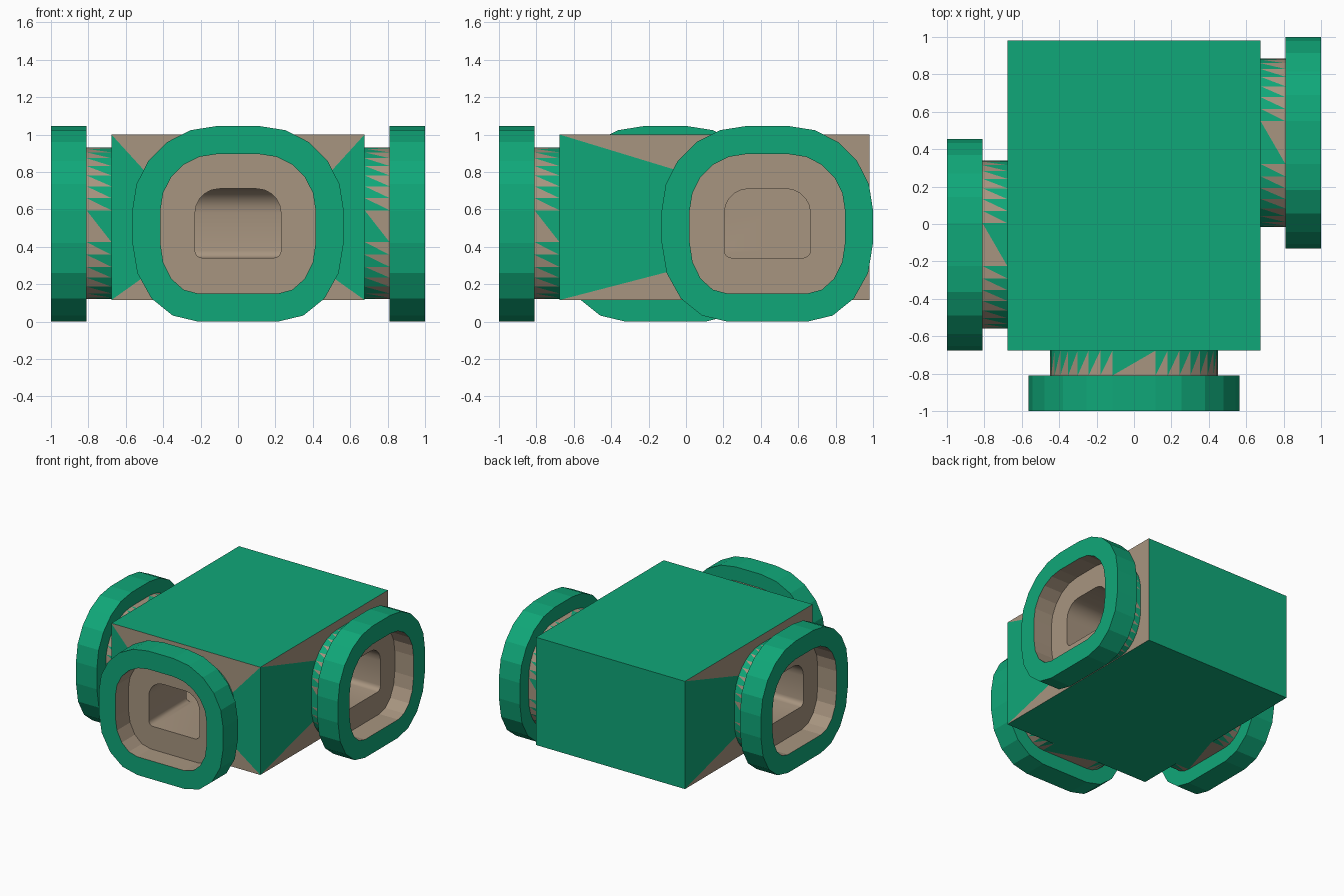
import bpy, bmesh, math
from mathutils import Vector

cube = bpy.data.objects.get("Cube")
if cube:
    bpy.data.objects.remove(cube, do_unlink=True)


def material(name, rgb):
    m = bpy.data.materials.new(name)
    m.use_nodes = True
    m.diffuse_color = (*rgb, 1)
    bsdf = m.node_tree.nodes["Principled BSDF"]
    bsdf.inputs["Base Color"].default_value = (*rgb, 1)
    bsdf.inputs["Roughness"].default_value = 0.8
    return m


MATS = [material("green", (0.005, 0.39, 0.19)), material("tan", (0.39, 0.3, 0.215))]
GREEN, TAN = 0, 1


class Part:
    """Collects coloured faces and turns them into one object."""

    def __init__(self, name):
        self.name, self.bm = name, bmesh.new()

    def face(self, points, mat):
        f = self.bm.faces.new([self.bm.verts.new(p) for p in points])
        f.material_index = mat

    def bridge(self, a, b, mat):
        for i in range(len(a)):
            j = (i + 1) % len(a)
            self.face((a[i], a[j], b[j], b[i]), mat)

    def finish(self):
        bmesh.ops.remove_doubles(self.bm, verts=self.bm.verts, dist=1e-5)
        mesh = bpy.data.meshes.new(self.name)
        self.bm.to_mesh(mesh)
        self.bm.free()
        for m in MATS:
            mesh.materials.append(m)
        ob = bpy.data.objects.new(self.name, mesh)
        bpy.context.collection.objects.link(ob)
        return ob


def rounded(half, low, high, top_r, bot_rx, bot_rz, nt=5, nb=4):
    """Rounded outline, clockwise from the left of the upper left corner."""
    pts = []
    for side, upper, start, n in ((-1, 1, 180, nt), (1, 1, 90, nt),
                                  (1, 0, 0, nb), (-1, 0, -90, nb)):
        rx, rz = (top_r, top_r) if upper else (bot_rx, bot_rz)
        cx = side * (half - rx)
        cz = high - rz if upper else low + rz
        for k in range(n + 1):
            a = math.radians(start - 90 * k / n)
            pts.append((cx + rx * math.cos(a), cz + rz * math.sin(a)))
    return pts


NT, NB = 8, 7
RIM = rounded(0.565, 0, 1.045, 0.45, 0.35, 0.42)
HOLE = rounded(0.415, 0.15, 0.895, 0.3, 0.2, 0.27)
BORE = rounded(0.23, 0.34, 0.71, 0.13, 0.04, 0.04)
NECK = rounded(0.45, 0.12, 0.93, 0.335, 0.235, 0.305, NT, NB)
W, FRONT, BACK, LOW, HIGH = 0.677, -0.677, 0.98, 0.115, 1.0
RIM_BACK, RECESS = 0.81, 0.83

# Each opening maps (sideways, height, outward distance) to the model frame
PORTALS = {
    "front": lambda u, z, d: Vector((u, -d, z)),
    "left": lambda u, z, d: Vector((d, 0.435 + u, z)),
    "right": lambda u, z, d: Vector((-d, -0.11 - u, z)),
}
# Wall edges on either side of each opening, and the corner step of the seam
WALLS = {"front": (-W, W, 2), "left": (FRONT - 0.435, BACK - 0.435, 3),
         "right": (-0.11 - BACK, -0.11 - FRONT, 3)}

# Main body: plain roof, floor and back wall
body = Part("body")
body.face([(-W, FRONT, HIGH), (W, FRONT, HIGH), (W, BACK, HIGH), (-W, BACK, HIGH)], GREEN)
body.face([(-W, BACK, LOW), (W, BACK, LOW), (W, FRONT, LOW), (-W, FRONT, LOW)], GREEN)
body.face([(W, BACK, LOW), (-W, BACK, LOW), (-W, BACK, HIGH), (W, BACK, HIGH)], GREEN)


def pierced_wall(name, place):
    """Wall around a neck, split from its corners into four coloured panels."""
    u0, u1, k = WALLS[name]
    ring = [place(u, z, W) for u, z in NECK]
    box = [place(u, z, W) for u, z in ((u0, HIGH), (u1, HIGH), (u1, LOW), (u0, LOW))]
    low = 2 * (NT + 1)
    seam = [k, 2 * NT + 1 - k, low + 2, low + 2 * NB + 1 - 2]
    colours = (TAN, GREEN if name == "front" else TAN, TAN, GREEN)
    for s in range(4):
        t = (s + 1) % 4
        a, b = seam[s], seam[t]
        if b < a:
            b += len(ring)
        arc = [ring[i % len(ring)] for i in range(a, b + 1)]
        body.face([box[t], box[s]] + arc, colours[s])


def portal(name, place):
    def loop(outline, d):
        return [place(u, z, d) for u, z in outline]

    # Collar ring with its tan recess
    collar = Part(name + "_collar")
    outer, hole = loop(RIM, 1), loop(HOLE, 1)
    outer_back, hole_back = loop(RIM, RIM_BACK), loop(HOLE, RIM_BACK)
    collar.bridge(hole, outer, GREEN)
    collar.bridge(outer, outer_back, GREEN)
    collar.bridge(outer_back, hole_back, GREEN)
    recess = loop(HOLE, RECESS)
    collar.bridge(recess, hole, TAN)
    collar.bridge(loop(BORE, RECESS), recess, TAN)
    collar.finish()

    # Neck of alternating triangles
    neck = Part(name + "_neck")
    a, b = loop(NECK, RIM_BACK), loop(NECK, W)
    for i in range(len(a)):
        j = (i + 1) % len(a)
        neck.face((a[i], a[j], b[j]), TAN)
        neck.face((a[i], b[j], b[i]), GREEN)
    neck.finish()
    pierced_wall(name, place)


def bore(name, place, end):
    """Solid in the shape of one passage."""
    part = Part(name)
    a = [place(u, z, RECESS) for u, z in BORE]
    b = [place(u, z, end) for u, z in BORE]
    part.bridge(a, b, TAN)
    part.face(a[::-1], TAN)
    part.face(b, TAN)
    return part.finish()


for name, place in PORTALS.items():
    portal(name, place)
body.finish()

# Joined passages inside the body
passages = bore("passages", PORTALS["front"], -0.43)
for name, end in (("left", -0.23), ("right", 0.0)):
    branch = bore(name + "_branch", PORTALS[name], end)
    mod = passages.modifiers.new("join", "BOOLEAN")
    mod.operation, mod.solver, mod.object = "UNION", "EXACT", branch
    bpy.context.view_layer.objects.active = passages
    bpy.ops.object.modifier_apply(modifier=mod.name)
    bpy.data.objects.remove(branch, do_unlink=True)

# Open the mouths and turn the walls to face inward
bm = bmesh.new()
bm.from_mesh(passages.data)
mouths = [f for f in bm.faces
          if all(max(abs(v.co.x), -v.co.y) > RECESS - 0.005 for v in f.verts)]
bmesh.ops.delete(bm, geom=mouths, context="FACES")
bmesh.ops.reverse_faces(bm, faces=bm.faces)
bm.to_mesh(passages.data)
bm.free()
bpy.ops.object.select_all(action="DESELECT")
passages.select_set(True)
bpy.context.view_layer.objects.active = passages
bpy.ops.object.shade_smooth_by_angle(angle=math.radians(35))
